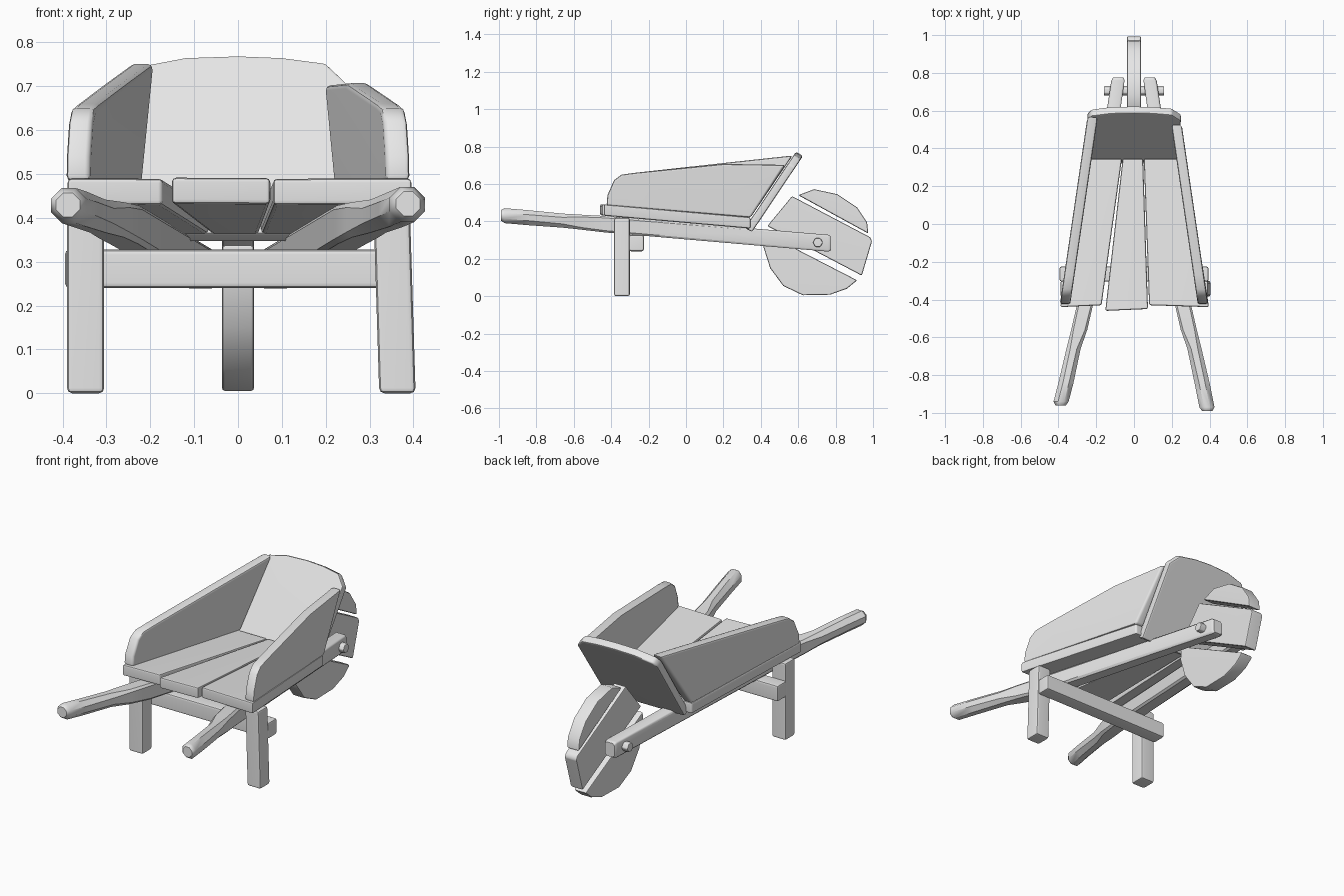
import bpy
import bmesh
import math
from mathutils import Vector

cube = bpy.data.objects.get("Cube")
if cube:
    bpy.data.objects.remove(cube)

GREY = (0.8, 0.8, 0.8, 1)
wood = bpy.data.materials.new("plain_grey")
wood.use_nodes = True
wood.diffuse_color = GREY
wood.node_tree.nodes["Principled BSDF"].inputs["Base Color"].default_value = GREY


def build(name, rings, bevel):
    """Skin a stack of matching rings, cap both ends and round the edges."""
    bm = bmesh.new()
    rows = [[bm.verts.new(p) for p in ring] for ring in rings]
    n = len(rows[0])
    for a, b in zip(rows, rows[1:]):
        for i in range(n):
            j = (i + 1) % n
            bm.faces.new((a[i], a[j], b[j], b[i]))
    bm.faces.new(rows[0])
    bm.faces.new(rows[-1])
    bmesh.ops.recalc_face_normals(bm, faces=bm.faces)
    if bevel:
        sharp = [e for e in bm.edges if e.calc_face_angle(0) > math.radians(35)]
        bmesh.ops.bevel(bm, geom=sharp, offset=bevel, segments=2, profile=0.5,
                        affect='EDGES', clamp_overlap=True)
    mesh = bpy.data.meshes.new(name)
    bm.to_mesh(mesh)
    bm.free()
    mesh.materials.append(wood)
    obj = bpy.data.objects.new(name, mesh)
    bpy.context.collection.objects.link(obj)
    bpy.ops.object.select_all(action='DESELECT')
    obj.select_set(True)
    bpy.context.view_layer.objects.active = obj
    bpy.ops.object.shade_smooth_by_angle(angle=math.radians(40))
    weighted = obj.modifiers.new("weighted_normals", 'WEIGHTED_NORMAL')
    weighted.keep_sharp = True
    return obj


def slab(name, ring, offset, bevel=0.012):
    ring = [Vector(p) for p in ring]
    return build(name, [ring, [p + Vector(offset) for p in ring]], bevel)


def box(name, low, high, bevel=0.012, lean=0):
    (x0, y0, z0), (x1, y1, z1) = low, high
    ring = [(x0, y0, z0), (x1, y0, z0), (x1, y1, z0), (x0, y1, z0)]
    return slab(name, ring, (lean, 0, z1 - z0), bevel)


def cut_rect(centre, width, height, cut):
    """Rectangle across y with cut corners."""
    x, y, z = centre
    w, h = width / 2, height / 2
    corners = [(w, h - cut), (w - cut, h), (cut - w, h), (-w, h - cut),
               (-w, cut - h), (cut - w, -h), (w - cut, -h), (w, cut - h)]
    return [(x + a, y, z + b) for a, b in corners]


def floor_z(y):
    return 0.452 - 0.088 * y


def side_x(y):
    return 0.33 - 0.147 * y


# Shafts: squared beams that turn into rounded handles
for label, s, tip in (("left", 1, -0.99), ("right", -1, -0.96)):
    stations = [(0.388, tip, 0.055, 0.055, 0.017), (0.386, tip + 0.02, 0.08, 0.08, 0.024),
                (0.36, -0.84, 0.08, 0.08, 0.024), (0.32, -0.66, 0.075, 0.075, 0.02),
                (0.29, -0.56, 0.085, 0.08, 0.012), (0.26, -0.43, 0.085, 0.088, 0.01),
                (0.085, 0.76, 0.07, 0.09, 0.01), (0.083, 0.775, 0.055, 0.075, 0.01)]
    rings = [cut_rect((s * x, y, 0.348 - 0.085 * y), w, h, c)
             for x, y, w, h, c in stations]
    build(label + "_shaft", rings, 0)

# Legs and the cross bar behind them
box("right_leg", (-0.39, -0.385, 0), (-0.305, -0.3, 0.42))
box("left_leg", (0.322, -0.385, 0), (0.405, -0.3, 0.42), lean=-0.013)
box("cross_bar", (-0.395, -0.305, 0.24), (0.395, -0.225, 0.328))

# Three tapering floor planks, given as front and back edges
planks = {"right_floor_plank": ((-0.39, -0.44), (-0.172, -0.43), -0.064, -0.275),
          "middle_floor_plank": ((-0.152, -0.46), (0.074, -0.45), 0.048, -0.06),
          "left_floor_plank": ((0.08, -0.43), (0.397, -0.44), 0.275, 0.052)}
for name, (a, b, xb, xa) in planks.items():
    outline = [a, b, (xb, 0.345), (xa, 0.345)]
    slab(name, [(x, y, floor_z(y)) for x, y in outline], (0, 0, -0.06), 0.01)

# Side boards standing on the floor
front_edge = [(-0.425, 0.485), (-0.42, 0.54), (-0.385, 0.62), (-0.345, 0.65), (-0.27, 0.66)]
tops = {"right": [(0.2, 0.712), (0.57, 0.752)],
        "left": [(-0.1, 0.677), (0.2, 0.707), (0.53, 0.702)]}
for name, top in tops.items():
    s = 1 if name == "left" else -1
    outline = front_edge + top + [(0.345, 0.42)]
    slab(name + "_side_board", [(s * side_x(y), y, z) for y, z in outline],
         (-s * 0.055, 0, 0), 0.012)

# Sloping end board with a curved top, laid out by width and height
end = [(-0.24, 0.365), (0.24, 0.365), (0.248, 0.71), (0.2, 0.755), (0.1, 0.768),
       (0, 0.772), (-0.12, 0.768), (-0.225, 0.748), (-0.245, 0.72)]
slab("end_board", [(x, 0.315 + 0.67 * (z - 0.365), z) for x, z in end],
     (0, 0.038, -0.022), 0.01)

# Wheel sawn from three planks with open gaps
wheel = {
    "upper": [(0.6, 0.54), (0.685, 0.572), (0.81, 0.545), (0.915, 0.475),
              (0.968, 0.395), (0.975, 0.335)],
    "middle": [(0.567, 0.535), (0.985, 0.315), (0.995, 0.295), (0.94, 0.11), (0.435, 0.375)],
    "lower": [(0.915, 0.085), (0.86, 0.04), (0.77, 0.008), (0.625, 0.005),
              (0.52, 0.055), (0.45, 0.15), (0.415, 0.26), (0.42, 0.34)]}
for name, outline in wheel.items():
    slab(name + "_wheel_plank", [(-0.037, y, z) for y, z in outline], (0.074, 0, 0), 0.008)

# Axle with six-sided ends
hexagon = [(math.cos(i * math.pi / 3), math.sin(i * math.pi / 3)) for i in range(6)]
slab("axle", [(-0.16, 0.705 + 0.027 * c, 0.287 + 0.027 * d) for c, d in hexagon],
     (0.32, 0, 0), 0.006)
